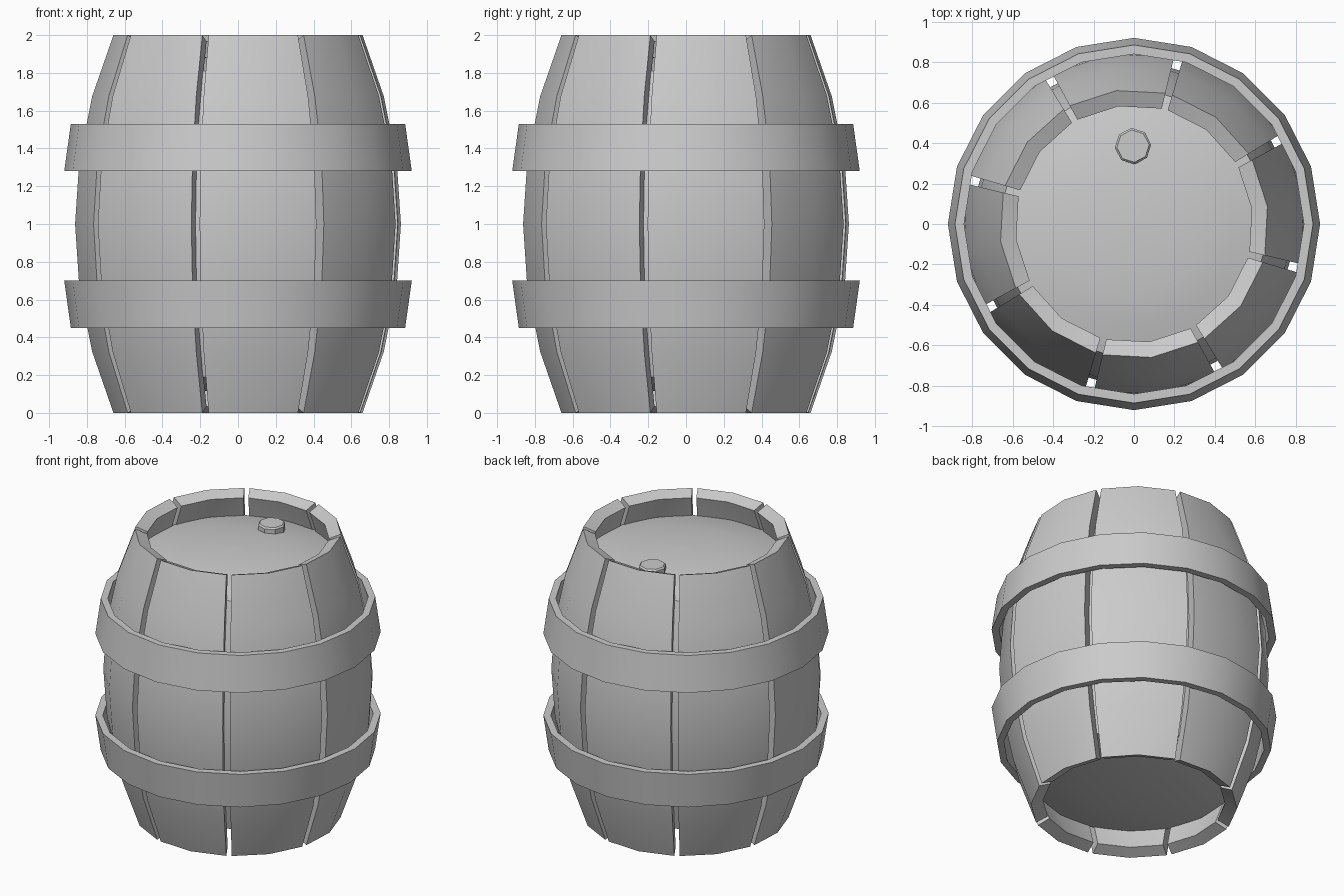
import bpy, bmesh, math
from math import cos, sin, radians, pi

if "Cube" in bpy.data.objects:
    bpy.data.objects.remove(bpy.data.objects["Cube"])


def make(name, verts, faces, smooth_angle=30):
    me = bpy.data.meshes.new(name)
    me.from_pydata(verts, [], faces)
    bm = bmesh.new()
    bm.from_mesh(me)
    bmesh.ops.remove_doubles(bm, verts=bm.verts, dist=1e-5)
    bmesh.ops.recalc_face_normals(bm, faces=bm.faces)
    bm.to_mesh(me)
    bm.free()
    ob = bpy.data.objects.new(name, me)
    bpy.context.collection.objects.link(ob)
    bpy.ops.object.select_all(action='DESELECT')
    bpy.context.view_layer.objects.active = ob
    ob.select_set(True)
    bpy.ops.object.shade_smooth_by_angle(angle=radians(smooth_angle))
    return ob


def lathe(name, profile, n, closed=False, start=0.0, centre=(0, 0)):
    """Revolve (radius, z) points around a vertical axis."""
    m = len(profile)
    verts = [(centre[0] + r * cos(start + 2 * pi * i / n),
              centre[1] + r * sin(start + 2 * pi * i / n), z)
             for i in range(n) for r, z in profile]
    faces = []
    for i in range(n):
        j = (i + 1) % n
        for k in range(m if closed else m - 1):
            l = (k + 1) % m
            faces.append((i * m + k, j * m + k, j * m + l, i * m + l))
    if not closed:  # flat end caps
        faces.append([i * m for i in range(n)])
        faces.append([i * m + m - 1 for i in range(n)])
    return make(name, verts, faces)


# Barrel curve: circular arc through radius 0.87 at mid height, 0.665 at ends
SAG = 0.205
ARC_R = (1 + SAG ** 2) / (2 * SAG)
ARC_X = 0.87 - ARC_R
ARC_A = math.asin(1 / ARC_R)


def arc(a, offset=0.0):
    return ARC_X + (ARC_R - offset) * cos(a), 1 + (ARC_R - offset) * sin(a)


# Eight bent staves separated by narrow gaps
angles = [-ARC_A + 2 * ARC_A * k / 6 for k in range(7)]
section = [arc(a) for a in angles] + [arc(a, 0.085) for a in reversed(angles)]
m = len(section)
for s in range(8):
    mid = radians(7.5 + 45 * s)
    cols = [mid + radians(d) for d in (-21, 0, 21)]
    verts = [(r * cos(t), r * sin(t), z) for t in cols for r, z in section]
    faces = [(c * m + k, (c + 1) * m + k, (c + 1) * m + (k + 1) % m, c * m + (k + 1) % m)
             for c in range(2) for k in range(m)]
    for c in (0, 2):  # stave sides
        faces += [(c * m + k, c * m + k + 1, c * m + m - 2 - k, c * m + m - 1 - k)
                  for k in range(6)]
    make(f"stave_{s + 1}", verts, faces)

# Two tapered hoops
half = [(0.885, 0.53), (0.92, 0.28), (0.872, 0.28), (0.84, 0.53)]
lathe("upper_hoop", [(r, 1 + z) for r, z in half], 20, closed=True)
lathe("lower_hoop", [(r, 0.98 - z) for r, z in half], 20, closed=True)

# Inner body with gently domed lid and base
wall = [arc(a, 0.075) for a in [-0.335 + 0.67 * k / 6 for k in range(7)]]
dome = [(0.5, 0.85), (0.36, 0.872), (0.18, 0.885), (0.01, 0.89)]
base = [(r, 1 - z) for r, z in reversed(dome)]
lathe("inner_body", base + wall + [(r, 1 + z) for r, z in dome], 32)

# Octagonal bung on the lid
lathe("bung", [(0.09, 1.85), (0.09, 1.905), (0.08, 1.915)], 8,
      start=radians(5), centre=(-0.005, 0.385))
